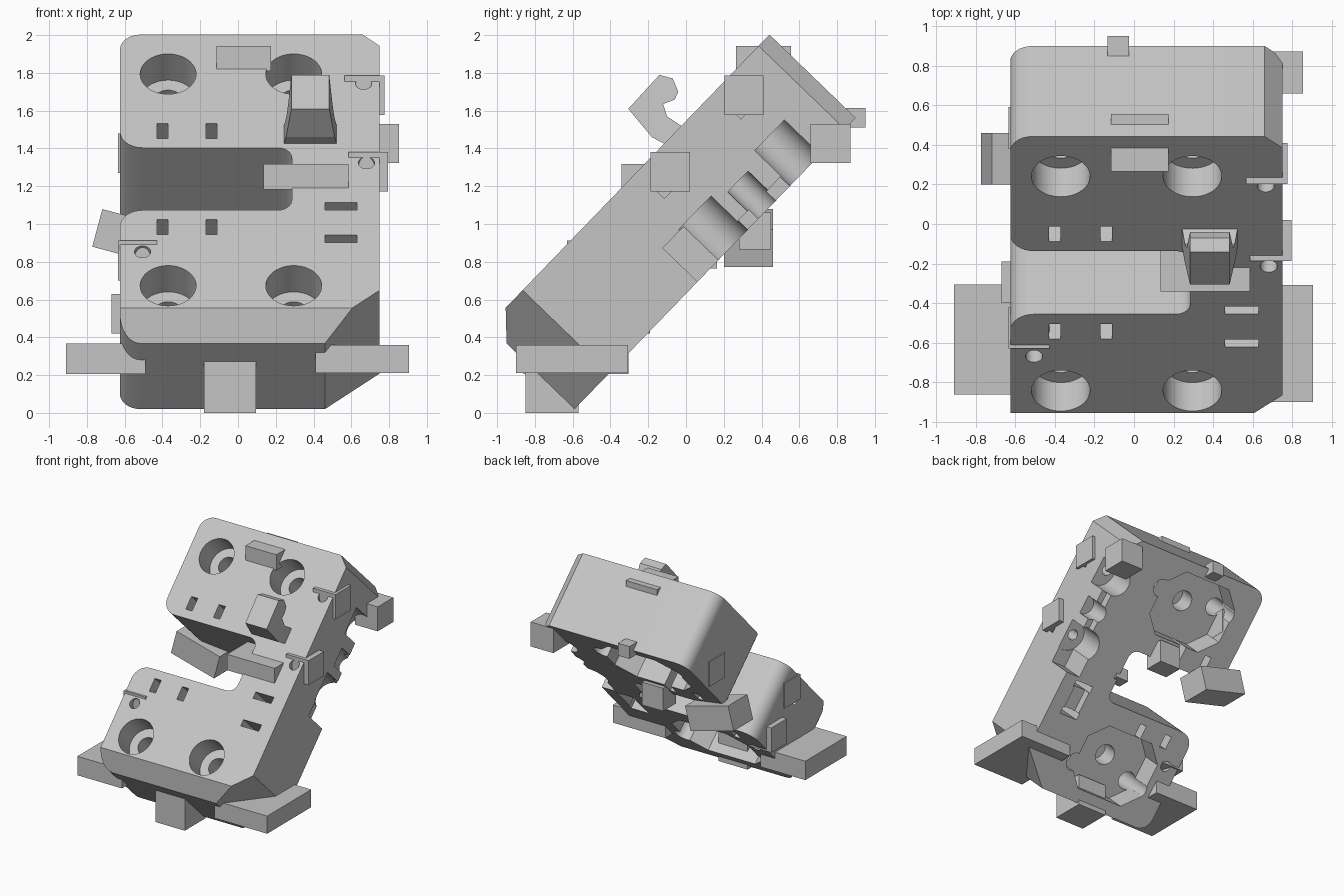
import bpy, bmesh, math
from mathutils import Vector, Matrix

if "Cube" in bpy.data.objects:
    bpy.data.objects.remove(bpy.data.objects["Cube"])

TILT = math.radians(46)
FRAME = Matrix.Translation((0, -0.59, 0.02)) @ Matrix.Rotation(TILT, 4, 'X')
T = 0.635            # slab thickness
grey = bpy.data.materials.new("light_grey")
grey.diffuse_color = (0.56, 0.56, 0.56, 1)
grey.use_nodes = True
grey.node_tree.nodes["Principled BSDF"].inputs["Base Color"].default_value = grey.diffuse_color


def finish(name, bm, matrix=Matrix()):
    bmesh.ops.recalc_face_normals(bm, faces=bm.faces)
    me = bpy.data.meshes.new(name)
    bm.to_mesh(me)
    bm.free()
    ob = bpy.data.objects.new(name, me)
    bpy.context.collection.objects.link(ob)
    me.materials.append(grey)
    ob.matrix_world = matrix
    return ob


def loft(name, low, high, matrix=FRAME):
    """Solid between two matching rings of points."""
    bm = bmesh.new()
    a = [bm.verts.new(p) for p in low]
    b = [bm.verts.new(p) for p in high]
    bm.faces.new(a)
    bm.faces.new(b)
    for i in range(len(a)):
        j = (i + 1) % len(a)
        bm.faces.new((a[i], a[j], b[j], b[i]))
    return finish(name, bm, matrix)


def plate(name, pts, v0, v1):
    return loft(name, [(x, u, v0) for x, u in pts], [(x, u, v1) for x, u in pts])


def box(name, x0, x1, y0, y1, z0, z1, matrix=Matrix()):
    ring = [(x0, y0), (x1, y0), (x1, y1), (x0, y1)]
    return loft(name, [(x, y, z0) for x, y in ring], [(x, y, z1) for x, y in ring], matrix)


def circle(x, u, r, n=48):
    return [(x + r * math.cos(2 * math.pi * i / n), u + r * math.sin(2 * math.pi * i / n))
            for i in range(n)]


def rounded(corners, n=8):
    """Polygon with filleted corners given as (x, u, radius)."""
    out = []
    for i, (x, u, r) in enumerate(corners):
        p = Vector((x, u))
        if r == 0:
            out.append((x, u))
            continue
        a = (Vector(corners[i - 1][:2]) - p).normalized()
        b = (Vector(corners[(i + 1) % len(corners)][:2]) - p).normalized()
        c = p + (a + b) * r              # right-angled corners only
        for k in range(n + 1):
            t = k / n * math.pi / 2
            out.append(tuple(c - b * r * math.cos(t) - a * r * math.sin(t)))
    return out


# C-shaped main slab
body = plate("main_body", rounded([
    (-0.625, 0, 0.11), (0.46, 0, 0), (0.75, 0.262, 0), (0.75, 2.06, 0), (0.66, 2.143, 0),
    (-0.625, 2.143, 0.11), (-0.625, 1.31, 0.12), (0.285, 1.31, 0.075),
    (0.285, 0.851, 0.075), (-0.625, 0.851, 0.12)]), 0, T)

cuts = []
# bevel along the lower front edge
wedge = [(-0.02, T - 0.155), (-0.02, T + 0.1), (0.231, T + 0.1)]
cuts.append(loft("cut", [(-1, u, v) for u, v in wedge], [(1, u, v) for u, v in wedge]))
# rear pockets
for u in (0.39, 1.77):
    pocket = [(-0.07 + sx * x, u + su * y) for sx, su, x, y in (
        (1, -1, .36, .14), (1, 1, .36, .14), (1, 1, .22, .28), (-1, 1, .22, .28),
        (-1, 1, .36, .14), (-1, -1, .36, .14), (-1, -1, .22, .28), (1, -1, .22, .28))]
    cuts.append(plate("cut", pocket, -0.1, 0.2))
    cuts.append(plate("cut", circle(-0.07, u + 0.03, 0.085), 0.1, 0.36))
# counterbored bolt holes
for u in (0.295, 1.853):
    for x in (-0.37, 0.295):
        cuts.append(plate("cut", circle(x, u, 0.148), T - 0.2, T + 0.1))
        cuts.append(plate("cut", circle(x, u, 0.075, 32), -0.1, T - 0.1))
# tie slots
for u in (0.726, 1.435):
    for x in (-0.4, -0.14):
        cuts.append(box("cut", x - 0.03, x + 0.03, u - 0.055, u + 0.055, -0.1, T + 0.1, FRAME))
for u in (0.64, 0.879):
    cuts.append(box("cut", 0.46, 0.63, u - 0.027, u + 0.027, -0.1, T + 0.1, FRAME))
cuts.append(box("cut", 0.47, 0.62, 0.65, 0.87, -0.1, 0.07, FRAME))
# small screw holes with nut traps
for x, u, side in ((0.68, 1.199, 1), (0.665, 1.783, 1), (-0.505, 0.545, -1)):
    cuts.append(plate("cut", circle(x, u, 0.043, 24), -0.1, T + 0.1))
    xs = sorted((x - side * 0.07, side * 0.9))
    cuts.append(box("cut", *xs, u - 0.067, u + 0.067, 0.433, 0.49, FRAME))
# scalloped recesses along the right rear edge
cuts.append(box("cut", 0.62, 0.9, 0.938, 1.15, -0.1, 0.256, FRAME))
cuts.append(plate("cut", circle(0.71, 1.19, 0.13), -0.1, 0.264))
cuts.append(plate("cut", circle(0.74, 1.467, 0.078), -0.1, 0.215))
cuts.append(plate("cut", circle(0.71, 1.76, 0.12), -0.1, 0.264))
cuts.append(box("cut", 0.7, 0.9, 1.25, 1.7, -0.1, 0.07, FRAME))

bpy.context.view_layer.objects.active = body
body.select_set(True)
for c in cuts:
    c.hide_render = True
    m = body.modifiers.new("cut", 'BOOLEAN')
    m.operation = 'DIFFERENCE'
    m.solver = 'EXACT'
    m.object = c
    bpy.context.view_layer.update()
    bpy.ops.object.modifier_apply(modifier=m.name)
for c in cuts:
    bpy.data.objects.remove(c)
bpy.ops.object.shade_smooth_by_angle(angle=math.radians(30))

# hook on the front face, flared toward its root
hook = [(1.35, 0.60), (1.32, 0.706), (1.341, 0.90), (1.585, 0.906), (1.62, 0.842), (1.59, 0.772),
        (1.547, 0.757), (1.488, 0.785), (1.455, 0.725), (1.478, 0.60)]


def hook_side(s):
    return [(0.383 + s * (0.1 + 0.15 * max(0, 0.9 - v) * (u < 1.5)), u, v) for u, v in hook]


loft("cable_hook", hook_side(-1), hook_side(1))

# upright blocks set into the slab: x, y and z ranges
blocks = {
    "bottom_block": (-0.18, 0.095, -0.85, -0.57, 0, 0.275),
    "left_foot": (-0.91, -0.49, -0.86, -0.305, 0.207, 0.368),
    "right_foot": (0.41, 0.905, -0.9, -0.308, 0.21, 0.36),
    "left_low_cube": (-0.67, -0.46, -0.4, -0.19, 0.42, 0.63),
    "left_front_cube": (-0.635, -0.428, -0.63, -0.42, 0.7, 0.912),
    "left_high_cube": (-0.635, -0.428, 0.38, 0.59, 1.27, 1.48),
    "right_rear_cube": (0.64, 0.853, 0.66, 0.87, 1.322, 1.53),
    "right_middle_cube": (0.585, 0.795, -0.187, 0.02, 1.172, 1.38),
    "right_high_cube": (0.565, 0.775, 0.203, 0.41, 1.578, 1.787),
    "slot_block": (0.135, 0.585, -0.342, -0.06, 1.183, 1.318),
    "top_block": (-0.115, 0.175, 0.265, 0.555, 1.81, 1.943),
    "rear_edge_cube": (-0.133, -0.025, 0.848, 0.95, 1.51, 1.615),
    "slot_rear_cube": (-0.1, 0.1, 0.28, 0.45, 0.865, 1.06),
    "slot_inner_cube": (0.2, 0.32, 0.06, 0.165, 0.765, 0.87),
}
for name, dims in blocks.items():
    box(name, *dims)

# tilted block reaching out of the slot on the left
box("tilted_slot_block", -0.21, 0.21, -0.13, 0.13, -0.103, 0.103,
    Matrix.Translation((-0.542, 0.33, 0.925)) @ Matrix.Rotation(math.radians(15), 4, 'Y'))
